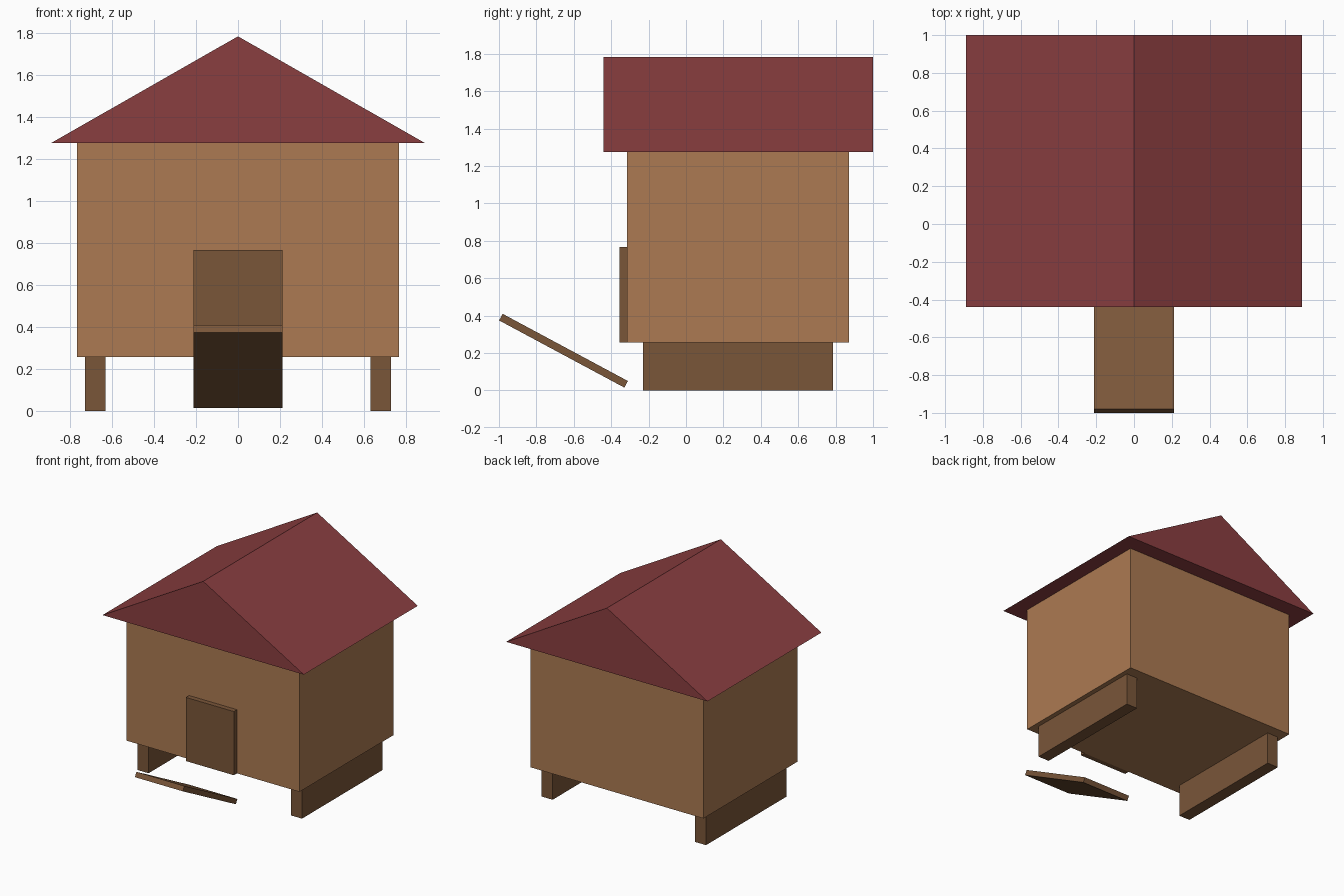
import bpy, math

if "Cube" in bpy.data.objects:
    bpy.data.objects.remove(bpy.data.objects["Cube"])


def srgb(*rgb):
    def lin(c):
        c /= 255
        return c / 12.92 if c <= 0.04045 else ((c + 0.055) / 1.055) ** 2.4
    return [lin(c) for c in rgb] + [1.0]


def material(name, *rgb):
    m = bpy.data.materials.new(name)
    m.diffuse_color = srgb(*rgb)
    m.use_nodes = True
    m.node_tree.nodes["Principled BSDF"].inputs["Base Color"].default_value = m.diffuse_color
    return m


wall_wood = material("light_wood", 172, 122, 82)
dark_wood = material("dark_wood", 122, 86, 57)
roof_red = material("roof_red", 138, 62, 64)


def add_mesh(name, verts, faces, mat):
    me = bpy.data.meshes.new(name)
    me.from_pydata(verts, [], faces)
    me.materials.append(mat)
    ob = bpy.data.objects.new(name, me)
    bpy.context.collection.objects.link(ob)
    return ob


def box(name, x, y, z, mat):
    """Box from (min, max) ranges on each axis."""
    verts = [(a, b, c) for c in z for b in y for a in x]
    faces = [(0, 2, 3, 1), (4, 5, 7, 6), (0, 1, 5, 4),
             (2, 6, 7, 3), (0, 4, 6, 2), (1, 3, 7, 5)]
    return add_mesh(name, verts, faces, mat)


# House body and the closed door plate on its front
box("walls", (-0.765, 0.765), (-0.315, 0.872), (0.257, 1.275), wall_wood)
box("door", (-0.212, 0.212), (-0.355, -0.315), (0.257, 0.766), dark_wood)

# Two long skids under the floor
for side, name in ((-1, "left_skid"), (1, "right_skid")):
    x = sorted((side * 0.63, side * 0.727))
    box(name, x, (-0.23, 0.785), (0.0, 0.257), dark_wood)

# Solid gable roof with its ridge running front to back
section = [(-0.89, 1.275), (0.89, 1.275), (0.0, 1.783)]
verts = [(x, y, z) for y in (-0.44, 1.0) for x, z in section]
add_mesh("roof", verts,
         [(0, 1, 2), (5, 4, 3), (0, 3, 4, 1), (1, 4, 5, 2), (2, 5, 3, 0)],
         roof_red)

# Tilted ramp in front of the door
ramp = box("ramp", (-0.212, 0.212), (-0.38, 0.38), (-0.02, 0.02), dark_wood)
ramp.location = (0, -0.655, 0.2125)
ramp.rotation_euler.x = math.radians(-28.2)
